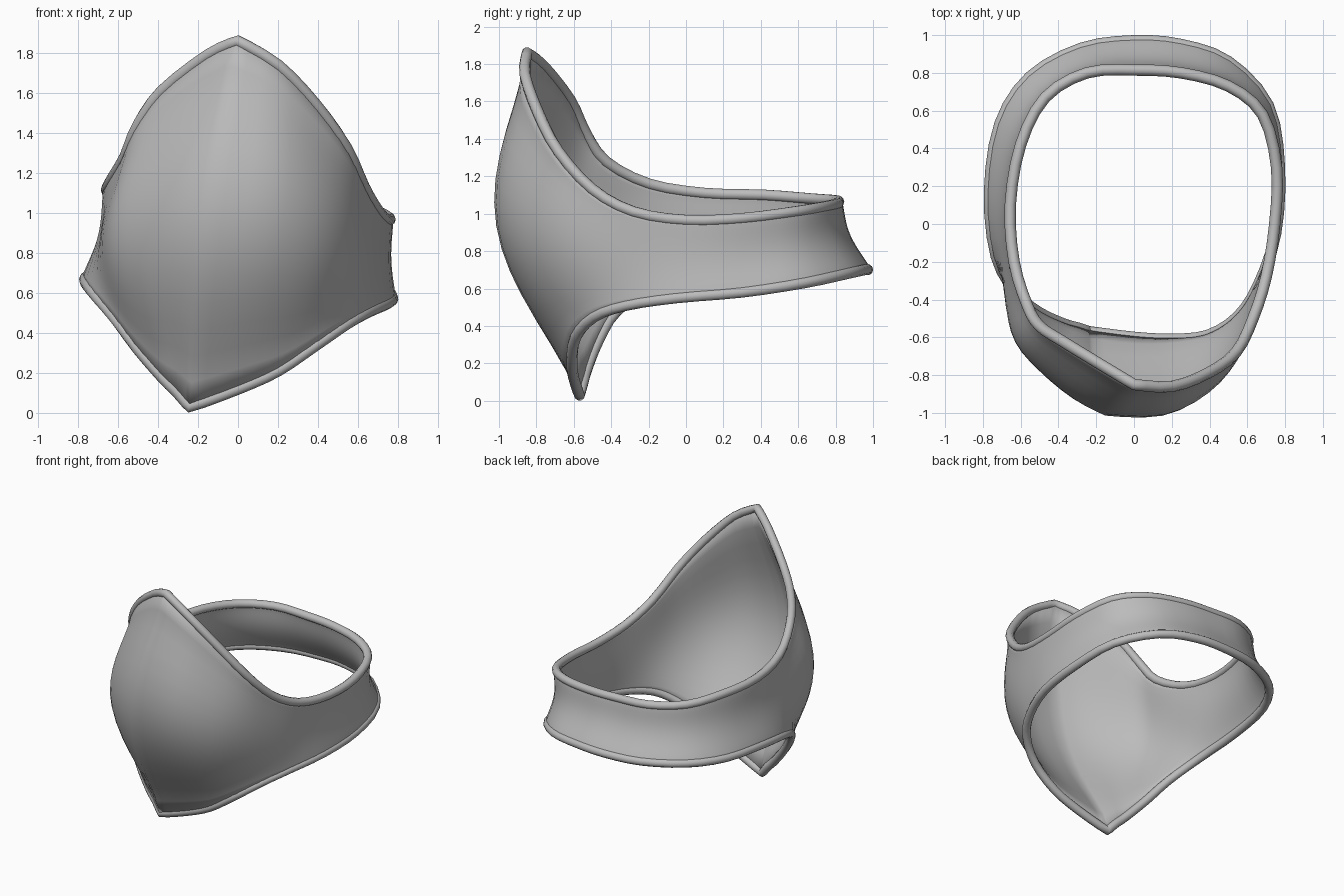
import bpy, bmesh, math
from mathutils import Vector

if "Cube" in bpy.data.objects:
    bpy.data.objects.remove(bpy.data.objects["Cube"])

# Rim stations, running from the front point round the right, back and left
UPPER = [(0, -.85, 1.86), (.2, -.86, 1.74), (.39, -.79, 1.54), (.54, -.68, 1.33), (.63, -.5, 1.13),
         (.70, -.28, 1.01), (.745, 0, .965), (.755, .3, .975), (.68, .58, 1.01), (.5, .73, 1.035),
         (.25, .80, 1.05), (0, .815, 1.06), (-.25, .80, 1.07), (-.47, .67, 1.08), (-.6, .42, 1.10),
         (-.655, .1, 1.11), (-.635, -.2, 1.16), (-.565, -.43, 1.28), (-.5, -.54, 1.44),
         (-.38, -.62, 1.61), (-.15, -.76, 1.79)]
LOWER = [(-.24, -.57, .03), (0, -.60, .12), (.2, -.61, .21), (.39, -.59, .34), (.55, -.49, .45),
         (.66, -.32, .51), (.75, -.05, .55), (.77, .3, .58), (.71, .63, .63), (.5, .86, .68),
         (.25, .95, .70), (0, .97, .70), (-.28, .93, .70), (-.55, .78, .70), (-.71, .53, .69),
         (-.765, .17, .67), (-.73, -.17, .61), (-.62, -.37, .48), (-.5, -.47, .32),
         (-.37, -.53, .17), (-.30, -.55, .10)]
# Outward swell of the wall between the rims at each station
SWELL = [.28, .26, .19, .09, .03, 0, -.01, -.02, -.03, -.03, -.03, -.03, -.03, -.03, -.03,
         -.03, -.01, .08, .16, .22, .27]
SUB, ROWS = 3, 14

grey = bpy.data.materials.new("plain grey")
grey.diffuse_color = (.5, .5, .5, 1)
grey.use_nodes = True
grey.node_tree.nodes["Principled BSDF"].inputs["Base Color"].default_value = grey.diffuse_color


def smooth_loop(points):
    """Catmull-Rom loop that keeps a sharp corner at the first point."""
    p = [Vector(q) for q in points]
    p = [p[0]] + p + [p[0], p[0]]
    out = []
    for i in range(1, len(p) - 2):
        a, b, c, d = p[i - 1:i + 3]
        for k in range(SUB):
            t = k / SUB
            out.append(.5 * (2 * b + (c - a) * t + (2 * a - 5 * b + 4 * c - d) * t * t
                             + (3 * b - a - 3 * c + d) * t ** 3))
    return out


def grid_object(name, rings, close_rows):
    """Skin a closed loop of point rings."""
    bm = bmesh.new()
    vs = [[bm.verts.new(q) for q in r] for r in rings]
    n, m = len(vs), len(vs[0])
    for i in range(n):
        for j in range(m if close_rows else m - 1):
            k = (j + 1) % m
            bm.faces.new((vs[i][j], vs[i][k], vs[(i + 1) % n][k], vs[(i + 1) % n][j]))
    bmesh.ops.recalc_face_normals(bm, faces=bm.faces)
    me = bpy.data.meshes.new(name)
    bm.to_mesh(me)
    bm.free()
    me.materials.append(grey)
    ob = bpy.data.objects.new(name, me)
    bpy.context.collection.objects.link(ob)
    bpy.ops.object.select_all(action='DESELECT')
    ob.select_set(True)
    bpy.context.view_layer.objects.active = ob
    bpy.ops.object.shade_smooth_by_angle(angle=math.radians(50))
    return ob


upper, lower = smooth_loop(UPPER), smooth_loop(LOWER)
swell = [v.x for v in smooth_loop([(s, 0, 0) for s in SWELL])]

# Wall: swollen shield in front, slightly waisted band behind
rings = []
for u, l, s in zip(upper, lower, swell):
    out = (u + l) / 2
    out.z = 0
    out.normalize()
    rings.append([u.lerp(l, j / ROWS) + out * s * (4 * j / ROWS * (1 - j / ROWS)) ** 1.6
                  for j in range(ROWS + 1)])
wall = grid_object("wall", rings, False)
mod = wall.modifiers.new("thickness", 'SOLIDIFY')
mod.thickness = .035
mod.offset = 0


# Rolled rims along both edges, mitred at the points
def rim(name, path, radius=.03, sides=10):
    tube = []
    n = len(path)
    for i, c in enumerate(path):
        before = (c - path[i - 1]).normalized()
        after = (path[(i + 1) % n] - c).normalized()
        tan = (before + after).normalized()
        side = tan.cross(Vector((0, 0, 1))).normalized()
        up = side.cross(tan)
        tube.append([c + radius * (side * math.cos(a) + up * math.sin(a))
                     for a in (2 * math.pi * k / sides for k in range(sides))])
    return grid_object(name, tube, True)


rim("upper_rim", upper)
rim("lower_rim", lower)
